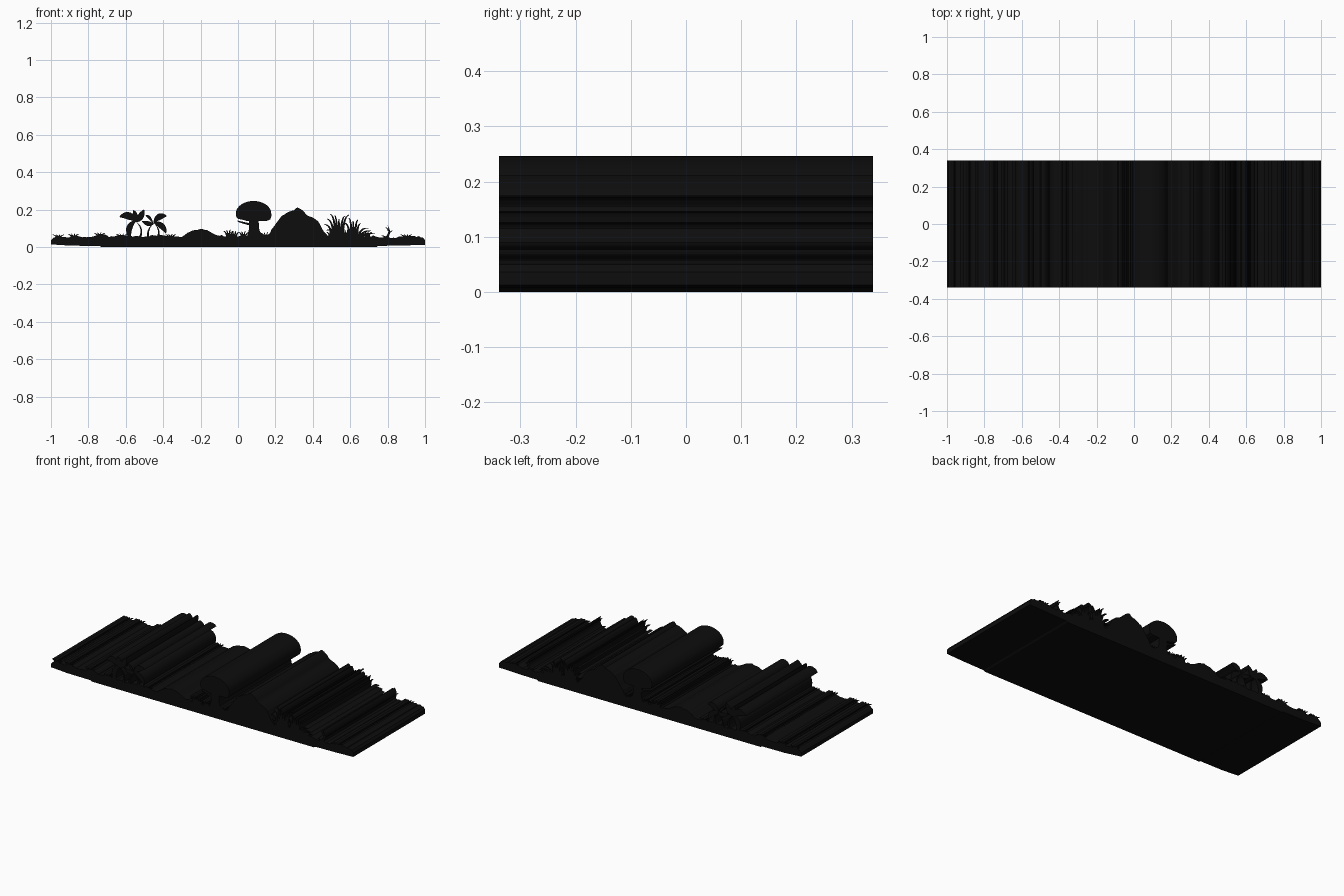
import bpy, bmesh, math, random
from mathutils import Vector

random.seed(4)
DEPTH = 0.339
black = bpy.data.materials.new("black")
black.diffuse_color = (0.004, 0.004, 0.004, 1)


def prism(name, outlines):
    """Extrude closed x-z outlines through the full depth."""
    bm = bmesh.new()
    for pts in outlines:
        face = bm.faces.new([bm.verts.new((x, -DEPTH, z)) for x, z in pts])
        new = bmesh.ops.extrude_face_region(bm, geom=[face], use_keep_orig=True)["geom"]
        moved = [v for v in new if isinstance(v, bmesh.types.BMVert)]
        bmesh.ops.translate(bm, verts=moved, vec=(0, 2 * DEPTH, 0))
    bmesh.ops.recalc_face_normals(bm, faces=bm.faces)
    me = bpy.data.meshes.new(name)
    bm.to_mesh(me)
    bm.free()
    me.materials.append(black)
    ob = bpy.data.objects.new(name, me)
    bpy.context.collection.objects.link(ob)
    return ob


def blade(a, c, b, w, leaf=False, n=9):
    """Outline along a quadratic curve: tapering blade, or leaf widest mid-way."""
    a, c, b = Vector(a), Vector(c), Vector(b)
    left, right = [], []
    for i in range(n):
        t = i / n
        p = a * (1 - t) ** 2 + c * 2 * t * (1 - t) + b * t * t
        d = (c - a) * (1 - t) + (b - c) * t
        d.normalize()
        k = 0.15 + 0.85 * math.sin(math.pi * t) if leaf else (1 - t) ** 0.7
        s = Vector((-d.y, d.x)) * w * 0.5 * k
        left.append(tuple(p + s))
        right.append(tuple(p - s))
    return left + [tuple(b)] + right[::-1]


# Ground line, with the low mound and the tall rock
key = [(-1, .036), (-.985, .05), (-.97, .056), (-.88, .055), (-.8, .054), (-.75, .066),
       (-.71, .066), (-.69, .052), (-.64, .064), (-.6, .06), (-.5, .055), (-.41, .064),
       (-.38, .058), (-.3, .054), (-.27, .076), (-.235, .09), (-.2, .097), (-.165, .09),
       (-.13, .07), (-.1, .06), (0, .056), (.04, .058), (.12, .057), (.165, .062),
       (.18, .095), (.21, .135), (.235, .168), (.27, .187), (.3, .196), (.318, .212),
       (.345, .196), (.365, .173), (.4, .157), (.43, .135), (.455, .088), (.48, .06),
       (.6, .055), (.7, .06), (.78, .053), (.83, .05), (.87, .057), (.93, .058),
       (.99, .05), (1, .036)]
top = [key[0]]
for (x0, z0), (x1, z1) in zip(key, key[1:]):
    n = max(1, round((x1 - x0) / 0.012))
    rough = 0.002 if max(z0, z1) > .07 else 0.005
    for i in range(1, n + 1):
        t = i / n
        j = random.uniform(-rough, rough) if i < n else 0
        top.append((x0 + (x1 - x0) * t, z0 + (z1 - z0) * t + j))
bottom = [(1, .012), (.88, .008), (.75, .006), (.74, 0), (-.73, 0), (-.74, .006), (-.89, .007), (-1, .014)]
prism("ground", [top + bottom])

# Mushroom: stem, cap and torn ring
prism("mushroom_stem", [[(.045, .052), (.055, .075), (.059, .1), (.058, .142), (.11, .142),
                         (.113, .1), (.118, .08), (.14, .062), (.155, .052)]])
cap = [(.083 + .095 * math.cos(a), .178 + .068 * math.sin(a))
       for a in [math.pi * i / 22 for i in range(23)]]
cap += [(-.01, .163), (.0, .15), (.02, .147), (.045, .14), (.085, .137), (.125, .14),
        (.155, .14), (.172, .147), (.178, .163)]
prism("mushroom_cap", [cap])
prism("mushroom_ring", [[(-.005, .142), (.03, .134), (.06, .128), (.11, .128), (.11, .12),
                         (.06, .116), (.03, .124), (.0, .134)]])

# Two leafy sprouts on the left
prism("tall_sprout", [
    blade((-.525, .05), (-.5, .1), (-.55, .14), .012),
    blade((-.58, .05), (-.58, .1), (-.545, .14), .018),
    blade((-.545, .135), (-.58, .185), (-.635, .16), .04, True),
    blade((-.545, .135), (-.52, .155), (-.502, .202), .034, True),
    blade((-.548, .14), (-.545, .17), (-.56, .197), .026, True),
    blade((-.545, .14), (-.59, .12), (-.59, .06), .03, True)])
prism("short_sprout", [
    blade((-.43, .05), (-.41, .09), (-.45, .13), .012),
    blade((-.48, .05), (-.49, .09), (-.45, .13), .012),
    blade((-.45, .128), (-.475, .115), (-.515, .14), .026, True),
    blade((-.45, .13), (-.425, .175), (-.38, .165), .034, True),
    blade((-.45, .13), (-.4, .125), (-.385, .072), .032, True),
    blade((-.455, .13), (-.475, .165), (-.495, .17), .016, True)])

# Big grass clump right of the rock: two fans of arching blades
grass = []
for cx, tips in ((.535, [(.455, .12), (.47, .15), (.49, .175), (.515, .168), (.54, .15),
                         (.575, .165), (.6, .172), (.46, .09)]),
                 (.63, [(.56, .13), (.59, .155), (.615, .14), (.645, .145), (.66, .125),
                        (.7, .1), (.72, .085), (.735, .07)])):
    for i, (tx, tz) in enumerate(tips):
        bx = cx + (i - 3.5) * .009
        grass.append(blade((bx, .05), (bx + (tx - bx) * .15, tz * .95 + .012), (tx, tz), .015))
prism("grass_clump", grass)

# Little tufts and the thin twig on the far right
tufts = []
for cx, h in ((-.96, .012), (-.88, .016), (-.74, .022), (-.62, .015), (-.36, .014),
              (-.05, .036), (-.02, .03), (.03, .028), (.15, .022), (.5, .03), (.58, .04),
              (.69, .03), (.9, .012)):
    for k in (-1, -.4, .3, 1):
        tufts.append(blade((cx + k * .008, .048), (cx + k * .012, .05 + h),
                           (cx + k * .032, .056 + h * (1.15 - .3 * abs(k))), .011, n=5))
prism("small_tufts", tufts)
prism("twig", [
    blade((.79, .045), (.82, .075), (.8, .115), .016),
    blade((.805, .085), (.8, .1), (.785, .108), .008),
    blade((.808, .08), (.82, .08), (.825, .09), .008),
    blade((.79, .05), (.78, .06), (.765, .062), .01)])
